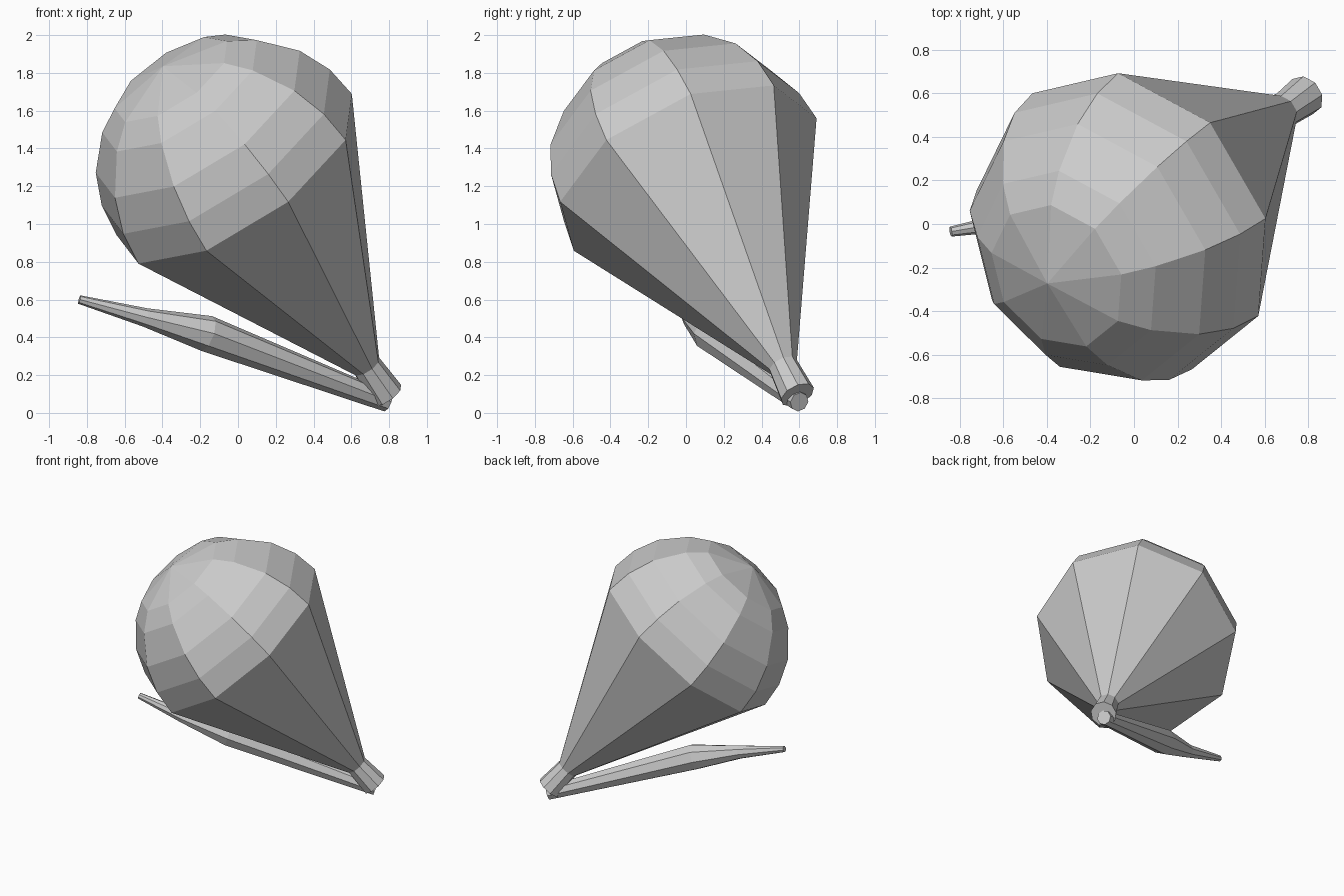
import bpy, bmesh, math
from mathutils import Vector

if "Cube" in bpy.data.objects:
    bpy.data.objects.remove(bpy.data.objects["Cube"])


def loft(name, centers, radii, normals, ref, sides):
    """Skin regular polygon rings along a path; a zero radius makes a pole."""
    bm = bmesh.new()
    rings = []
    for c, r, n in zip(centers, radii, normals):
        if r == 0:
            rings.append([bm.verts.new(c)])
            continue
        u = (ref - n * ref.dot(n)).normalized()
        v = n.cross(u)
        angles = [2 * math.pi * i / sides for i in range(sides)]
        rings.append([bm.verts.new(c + r * (u * math.cos(a) + v * math.sin(a)))
                      for a in angles])
    for a, b in zip(rings, rings[1:]):
        for i in range(sides):
            j = (i + 1) % sides
            if len(b) == 1:
                bm.faces.new((a[i], a[j], b[0]))
            else:
                bm.faces.new((a[i], a[j], b[j], b[i]))
    for ring in (rings[0], rings[-1]):
        if len(ring) > 1:
            bm.faces.new(ring)
    bmesh.ops.recalc_face_normals(bm, faces=bm.faces)
    mesh = bpy.data.meshes.new(name)
    bm.to_mesh(mesh)
    bm.free()
    obj = bpy.data.objects.new(name, mesh)
    bpy.context.collection.objects.link(obj)
    return obj


# Bulb: flared stem, straight cone and faceted dome on one tilted axis
end = Vector((0.785, 0.59, 0.095))
middle = Vector((-0.01, 0.01, 1.265))
axis = (middle - end).normalized()
length = (middle - end).length
R = 0.745
profile = [(0, 0.095), (0.2, 0.08), (length, R)]
profile += [(length + R * math.sin(math.radians(d)), R * math.cos(math.radians(d)))
            for d in (14.5, 30, 49, 61.5)]
profile.append((length + R, 0))
loft("bulb", [end + axis * h for h, r in profile], [r for h, r in profile],
     [axis] * len(profile), Vector((-0.06, 0.70, 0.295)), 9)

# Handle: thin bent stick, thickest in the middle
path = [Vector(p) for p in ((0.79, 0.60, 0.058), (-0.165, 0.13, 0.42),
                            (-0.49, 0.025, 0.505), (-0.84, -0.035, 0.60))]
tangents = []
for i in range(len(path)):
    a, b = path[max(i - 1, 0)], path[min(i + 1, len(path) - 1)]
    tangents.append((b - a).normalized())
loft("handle", path, [0.053, 0.097, 0.05, 0.023], tangents, Vector((0, 0, 1)), 8)
